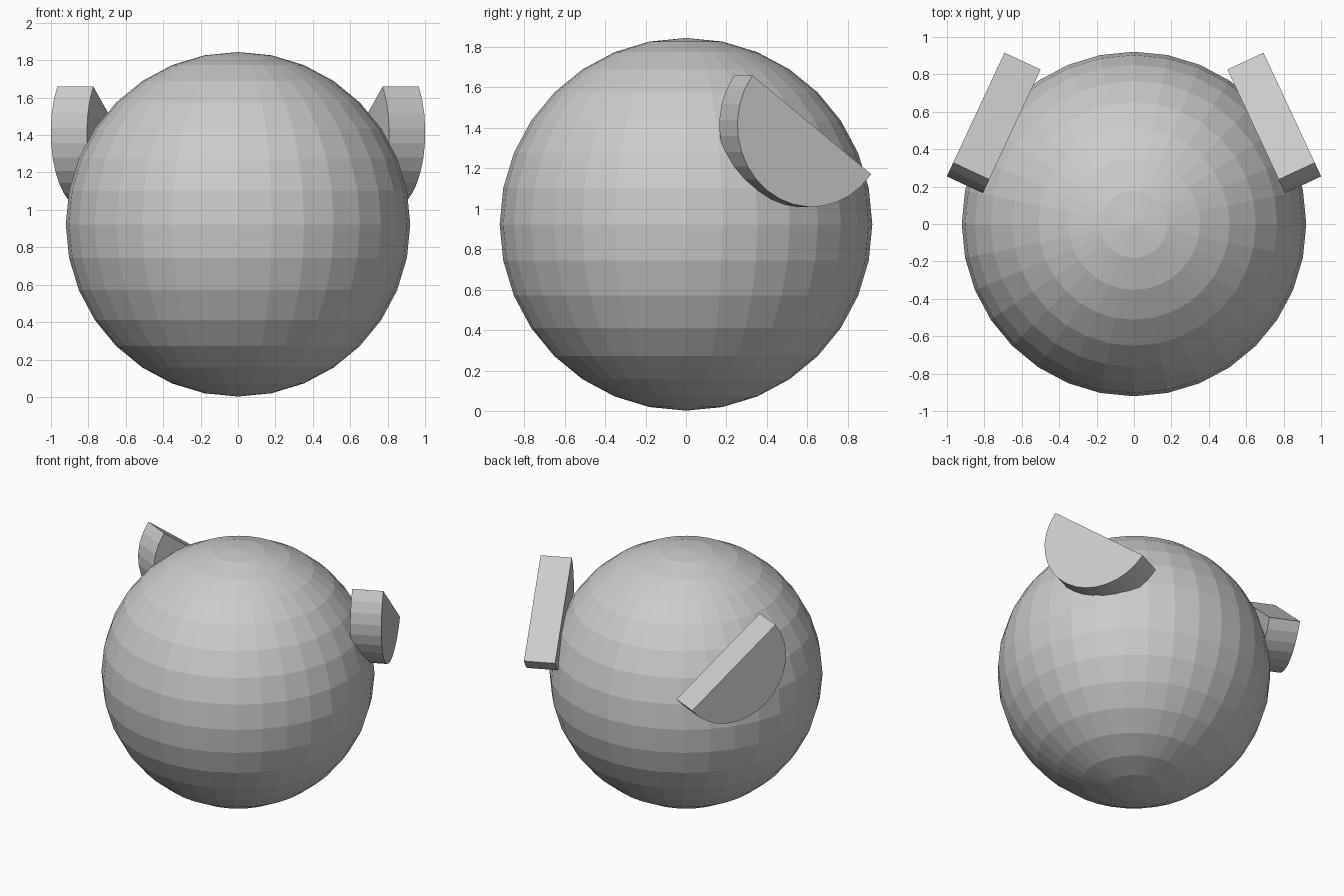
import bpy, bmesh
from math import sin, cos, pi, radians
from mathutils import Vector

cube = bpy.data.objects.get("Cube")
if cube:
    bpy.data.objects.remove(cube, do_unlink=True)

# Single flat grey
grey = bpy.data.materials.new("plain grey")
grey.use_nodes = True
grey.diffuse_color = (0.6, 0.6, 0.6, 1)
grey.node_tree.nodes["Principled BSDF"].inputs["Base Color"].default_value = (0.6, 0.6, 0.6, 1)


def finish(bm, name):
    bmesh.ops.recalc_face_normals(bm, faces=bm.faces)
    mesh = bpy.data.meshes.new(name)
    bm.to_mesh(mesh)
    bm.free()
    mesh.materials.append(grey)
    obj = bpy.data.objects.new(name, mesh)
    bpy.context.collection.objects.link(obj)
    return obj


def half_disc(name, side, radius=0.406, thickness=0.213, steps=16):
    """D-shaped slab, yawed outward and pitched so its flat edge slopes to the back."""
    yaw, pitch = radians(25), radians(37)
    up = Vector((0, 0, 1))
    axis = Vector((cos(yaw), sin(yaw), 0))
    back = Vector((-sin(yaw), cos(yaw), 0))
    along = back * cos(pitch) - up * sin(pitch)
    bulge = -back * sin(pitch) - up * cos(pitch)
    centre = Vector((0.733, 0.577, 1.415)) - axis * thickness / 2

    bm = bmesh.new()
    rim = []
    for i in range(steps + 1):
        t = pi * i / steps
        p = centre + radius * (cos(t) * along + sin(t) * bulge)
        rim.append(bm.verts.new(p))
    cap = bm.faces.new(rim)
    new = bmesh.ops.extrude_face_region(bm, geom=[cap], use_keep_orig=True)["geom"]
    moved = [v for v in new if isinstance(v, bmesh.types.BMVert)]
    bmesh.ops.translate(bm, verts=moved, vec=axis * thickness)
    for v in bm.verts:
        v.co.x *= side
    return finish(bm, name)


# Faceted ball body
bm = bmesh.new()
bmesh.ops.create_uvsphere(bm, u_segments=32, v_segments=16, radius=0.921)
body = finish(bm, "ball_body")
body.location.z = 0.923

# Pair of ears
for name, side in (("left_ear", 1), ("right_ear", -1)):
    half_disc(name, side)
